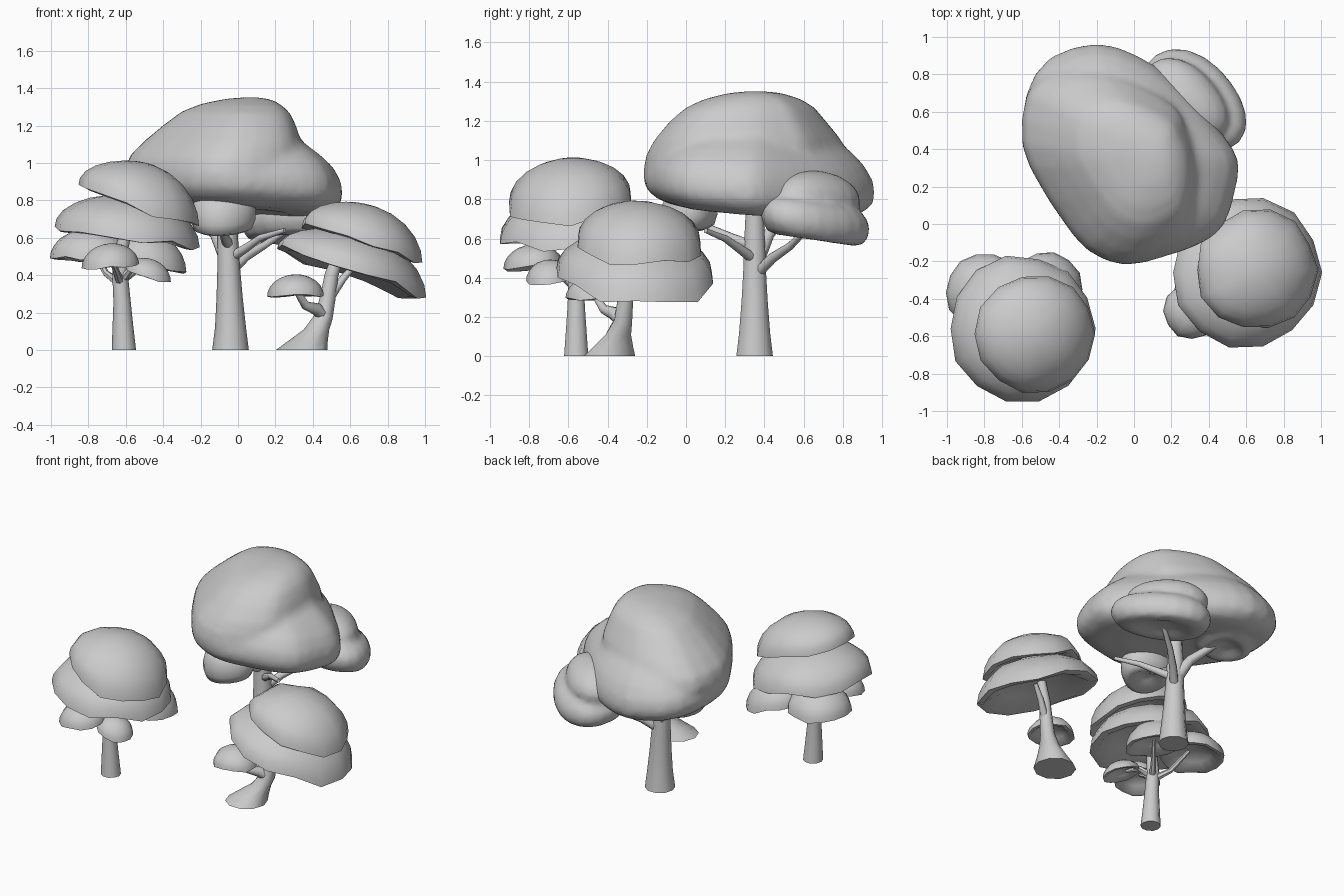
import bpy, bmesh, math, random
from mathutils import Vector

if "Cube" in bpy.data.objects:
    bpy.data.objects.remove(bpy.data.objects["Cube"])

random.seed(4)
mat = bpy.data.materials.new("plain grey")
mat.diffuse_color = (0.6, 0.6, 0.6, 1)
mat.use_nodes = True
mat.node_tree.nodes["Principled BSDF"].inputs["Base Color"].default_value = mat.diffuse_color


def finish(name, bm, angle=50):
    bmesh.ops.recalc_face_normals(bm, faces=bm.faces)
    me = bpy.data.meshes.new(name)
    bm.to_mesh(me)
    bm.free()
    me.materials.append(mat)
    me.shade_smooth()
    me.set_sharp_from_angle(angle=math.radians(angle))
    ob = bpy.data.objects.new(name, me)
    bpy.context.collection.objects.link(ob)
    return ob


def skin(bm, rings):
    """Bridge rings of points and cap both ends."""
    vs = [[bm.verts.new(p) for p in r] for r in rings]
    n = len(vs[0])
    for a, b in zip(vs, vs[1:]):
        for i in range(n):
            j = (i + 1) % n
            bm.faces.new((a[i], a[j], b[j], b[i]))
    bm.faces.new(vs[0][::-1])
    bm.faces.new(vs[-1])


def tube(name, pts, sides=10):
    """Tapered limb through (x, y, z, radius) points; level rings near the ground."""
    P = [Vector(p[:3]) for p in pts]
    rings = []
    for i, p in enumerate(P):
        t = (P[min(i + 1, len(P) - 1)] - P[max(i - 1, 0)]).normalized()
        if p.z < 0.13:
            t = Vector((0, 0, 1))
        u = Vector((0, 1, 0)).cross(t).normalized()
        w = t.cross(u)
        rings.append([p + pts[i][3] * (u * math.cos(a) + w * math.sin(a))
                      for a in (2 * math.pi * k / sides for k in range(sides))])
    bm = bmesh.new()
    skin(bm, rings)
    return finish(name, bm)


def loft(bm, centre, outline, rings, tilt=(0, 0)):
    """Stack scaled copies of an outline: rings are (z, scale, dx, dy)."""
    cx, cy = centre
    out = []
    for z, s, dx, dy in rings:
        ring = []
        for x, y in outline:
            px, py = (x - cx) * s + dx, (y - cy) * s + dy
            ring.append((cx + px, cy + py, z + tilt[0] * px + tilt[1] * py))
        out.append(ring)
    skin(bm, out)


def merged(name, bm, voxel, smooth):
    """Fuse overlapping lumps into one soft skin."""
    ob = finish(name, bm)
    m = ob.modifiers.new("fuse", 'REMESH')
    m.mode, m.voxel_size = 'VOXEL', voxel
    m = ob.modifiers.new("soften", 'SMOOTH')
    m.factor, m.iterations = 0.5, smooth
    me = bpy.data.meshes.new_from_object(ob.evaluated_get(bpy.context.evaluated_depsgraph_get()))
    ob.modifiers.clear()
    ob.data = me
    me.materials.clear()
    me.materials.append(mat)
    me.shade_smooth()


def smooth_outline(pts, sub=2):
    """Closed Catmull-Rom refinement of an outline."""
    n, out = len(pts), []
    V = [Vector(p) for p in pts]
    for i in range(n):
        a, b, c, d = V[i - 1], V[i], V[(i + 1) % n], V[(i + 2) % n]
        for k in range(sub):
            t = k / sub
            out.append(0.5 * (2 * b + (c - a) * t + (2 * a - 5 * b + 4 * c - d) * t * t
                              + (3 * b - a - 3 * c + d) * t ** 3))
    return out


def dome(name, x, y, z, r, h, tilt=(0, 0), sides=14):
    """Umbrella-shaped foliage: wavy, drooping sharp rim and a hollow underside."""
    rad = [r * random.uniform(0.97, 1.03) for _ in range(sides)]
    wav = [random.uniform(-0.06, 0.06) * r for _ in range(sides)]
    # (scale, height, share of rim waviness, share of tilt)
    prof = [(0.25, 0.42 * h, 0, 0.8), (0.6, 0.26 * h, 0, 0.9), (0.88, -0.02 * h, 0.6, 1), (1.0, 0.0, 1, 1)]
    prof += [(math.cos(a), h * math.sin(a), 1 - math.sin(a), 1 - 0.5 * math.sin(a))
             for a in (math.radians(d) for d in (13, 28, 44, 60, 75, 85))]
    rings = []
    for s, dz, w, q in prof:
        ring = []
        for k in range(sides):
            a = 2 * math.pi * k / sides
            px, py = rad[k] * s * math.cos(a), rad[k] * s * math.sin(a)
            ring.append((x + px, y + py, z + dz + w * wav[k] + q * (tilt[0] * px + tilt[1] * py)))
        rings.append(ring)
    bm = bmesh.new()
    skin(bm, rings)
    return finish(name, bm)


def oval(x, y, a, b, rot, n=20):
    c, s = math.cos(rot), math.sin(rot)
    pts = []
    for k in range(n):
        t = 2 * math.pi * k / n
        f = 1 + 0.04 * math.sin(3 * t + 1)
        u, v = a * f * math.cos(t), b * f * math.sin(t)
        pts.append((x + u * c - v * s, y + u * s + v * c))
    return pts


# Left tree: trunk, branches, stacked domes
tube("left_trunk", [(-.61, -.56, 0, .065), (-.615, -.56, .12, .056), (-.62, -.56, .26, .046),
                    (-.63, -.56, .4, .042), (-.62, -.56, .55, .035), (-.58, -.57, .7, .025)])
for i, (ex, ey, ez) in enumerate([(-.78, -.38, .54), (-.48, -.37, .51), (-.68, -.75, .49), (-.5, -.68, .42)]):
    mx, my = (-.63 + ex) / 2, (-.56 + ey) / 2
    tube(f"left_branch_{i+1}", [(-.625, -.56, .35 + .02 * (i % 2), .025),
                                (mx, my, .41 + .01 * i, .018), (ex, ey, ez, .012)], 7)
dome("left_top_foliage", -.525, -.588, .775, .322, .232, (-.32, .08))
dome("left_middle_foliage", -.595, -.56, .6, .39, .23, (-.14, .02))
dome("left_back_foliage_1", -.795, -.365, .49, .21, .16, (.05, -.03))
dome("left_back_foliage_2", -.475, -.35, .46, .2, .17, (-.25, -.03))
dome("left_front_foliage_1", -.68, -.78, .455, .152, .115, (.08, .1), 12)
dome("left_front_foliage_2", -.48, -.7, .395, .118, .095, (-.3, .1), 12)

# Big tree: trunk and branches
tube("big_trunk", [(-.04, .35, 0, .098), (-.04, .35, .12, .083), (-.045, .35, .28, .07),
                   (-.05, .35, .45, .06), (-.055, .35, .6, .055), (-.05, .35, .8, .045)])
tube("big_branch_left", [(-.06, .36, .5, .045), (-.12, .42, .62, .032), (-.25, .53, .74, .022)], 8)
tube("big_branch_back", [(-.04, .36, .42, .03), (.04, .44, .5, .026), (.14, .53, .56, .02),
                         (.26, .61, .64, .015)], 8)
tube("big_branch_front", [(-.05, .34, .56, .03), (-.07, .24, .6, .025), (-.09, .06, .68, .015)], 8)
tube("big_branch_right", [(-.03, .34, .5, .028), (.05, .27, .55, .022), (.12, .2, .6, .018),
                          (.25, .1, .64, .012)], 8)

clump = [(-.05, .25), (-.085, .65), (-.07, .88), (-.02, .99), (.03, 1), (.07, .94), (.1, .84), (.125, .6), (.135, .2)]
cap = [(.02, .6), (.05, .95), (.11, 1), (.16, .92), (.2, .74), (.23, .48), (.245, .15)]

# Big tree: broad lower canopy fused with a shifted upper lump and a low lump at the back left
left_side = [(-.2, .965), (-.45, .89), (-.575, .7), (-.6, .42), (-.5, .2), (-.39, .03),
             (-.25, -.14), (-.05, -.22)]
low = left_side + [(.15, -.18), (.35, -.11), (.48, -.01), (.54, .17), (.56, .33), (.49, .46),
                   (.35, .63), (.2, .78), (.02, .9)]
bm = bmesh.new()
loft(bm, (0, .38), smooth_outline(low),
     [(.755, .2, 0, 0), (.735, .5, 0, 0), (.74, .78, 0, 0), (.765, .9, 0, 0), (.81, .98, 0, 0),
      (.865, 1, 0, 0), (.93, .98, 0, 0), (1.0, .91, 0, 0), (1.06, .81, -.01, 0), (1.13, .65, -.02, 0),
      (1.18, .4, -.04, 0), (1.2, .15, -.05, 0)], (-.06, -.08))
high = [(-.2, .84), (-.42, .82)] + left_side[2:] + \
       [(.16, -.16), (.29, -.04), (.34, .18), (.33, .38), (.27, .54), (.21, .65), (.03, .76)]
loft(bm, (-.13, .32), smooth_outline(high),
     [(.84, .4, 0, 0), (.82, .75, 0, 0), (.87, .94, 0, 0), (.95, 1, 0, 0), (1.03, .97, .01, 0),
      (1.11, .89, .05, 0), (1.2, .75, .09, 0), (1.27, .62, .12, .01), (1.315, .46, .15, .02),
      (1.345, .26, .19, .03), (1.355, .08, .21, .03)], (-.02, 0))
loft(bm, (-.3, .57), oval(-.3, .57, .22, .18, .8), [(.78 + z, s, 0, 0) for z, s in clump])
merged("big_canopy", bm, .025, 4)

# Big tree: small side clumps
rot = math.radians(-40)
bm = bmesh.new()
loft(bm, (.305, .65), oval(.305, .65, .325, .24, rot), [(.675 + z, s, 0, 0) for z, s in clump], (.0, -.15))
loft(bm, (.265, .66), oval(.265, .66, .27, .185, rot), [(.7 + z, s, 0, 0) for z, s in cap], (0, -.06))
merged("back_clump", bm, .02, 4)
bm = bmesh.new()
loft(bm, (-.085, .015), oval(-.085, .015, .175, .15, 0), [(.715 + z, s, 0, 0) for z, s in clump], (.03, .2))
finish("front_clump", bm, 60)

# Right tree: bent trunk with flared foot, domes and a low side dome
tube("right_trunk", [(.34, -.39, 0, .138), (.375, -.37, .05, .105), (.42, -.345, .11, .068),
                     (.46, -.32, .18, .048), (.48, -.31, .28, .042), (.5, -.3, .4, .037),
                     (.55, -.28, .55, .028)])
tube("right_branch_low", [(.465, -.32, .17, .03), (.42, -.37, .22, .034), (.36, -.42, .24, .024),
                          (.31, -.47, .32, .016)], 8)
tube("right_branch_up", [(.49, -.31, .28, .026), (.56, -.27, .38, .02), (.63, -.24, .46, .014)], 8)
dome("right_top_foliage", .655, -.245, .565, .322, .222, (-.32, -.03))
dome("right_lower_foliage", .6, -.26, .41, .402, .23, (-.35, -.06))
dome("right_small_foliage", .31, -.465, .29, .152, .115, (.02, 0), 12)
